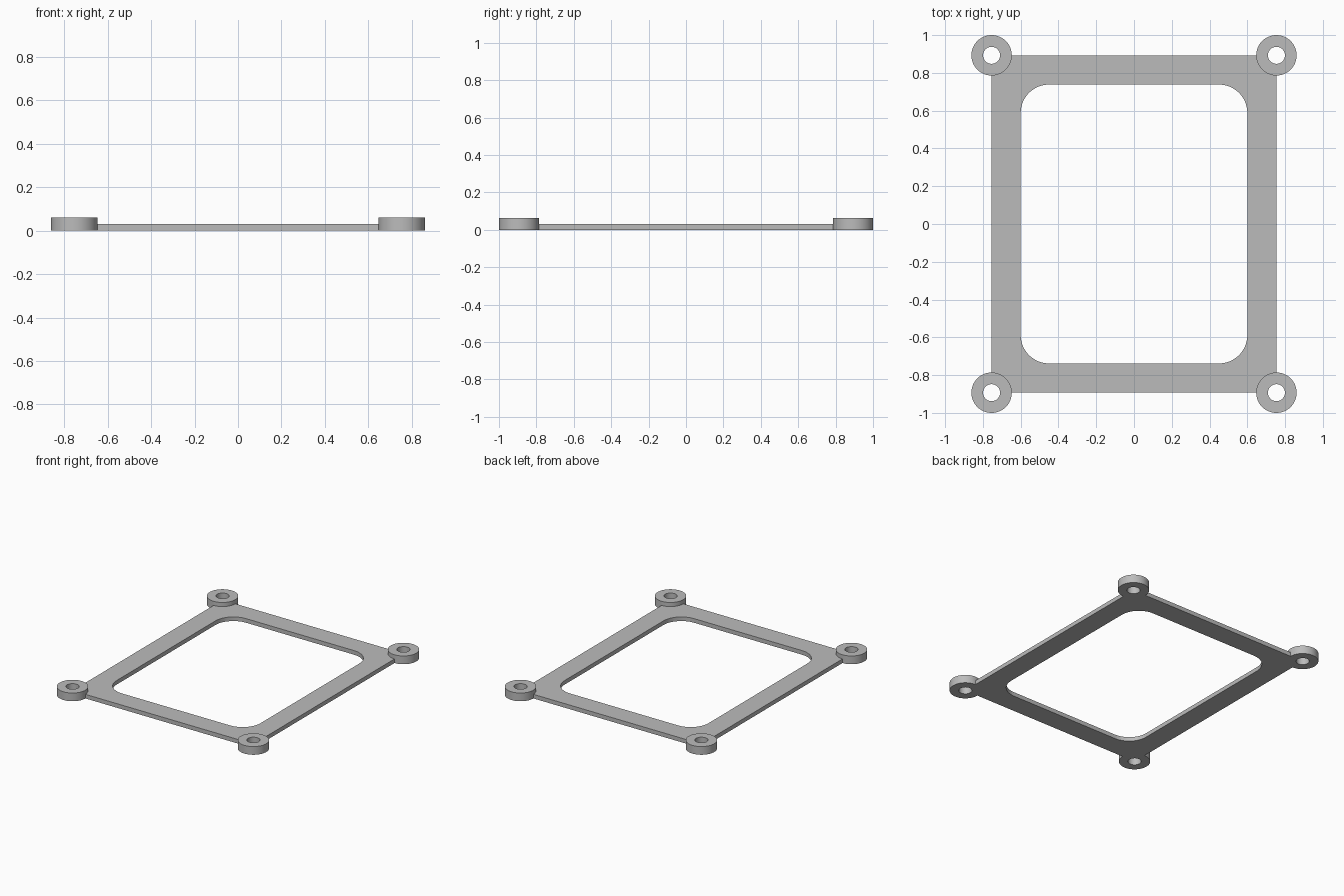
import bpy, bmesh
from math import cos, sin, radians, pi

cube = bpy.data.objects.get("Cube")
if cube:
    bpy.data.objects.remove(cube, do_unlink=True)

HX, HY = 0.754, 0.893          # boss centres
BOSS_R, HOLE_R, BOSS_H = 0.107, 0.045, 0.062
INX, INY, FILLET = 0.6, 0.738, 0.15
PLATE_H = 0.031
SEG = 64

grey = bpy.data.materials.new("grey")
grey.use_nodes = True
grey.diffuse_color = (0.5, 0.5, 0.5, 1)
grey.node_tree.nodes["Principled BSDF"].inputs["Base Color"].default_value = (0.5, 0.5, 0.5, 1)


def ring_solid(name, outer, inner, height):
    """Solid ring between two matching closed outlines."""
    bm = bmesh.new()
    loops = [[bm.verts.new((x, y, z)) for x, y in pts]
             for pts, z in ((outer, 0), (outer, height), (inner, height), (inner, 0))]
    n = len(outer)
    for a, b in zip(loops, loops[1:] + loops[:1]):
        for i in range(n):
            j = (i + 1) % n
            bm.faces.new((a[i], a[j], b[j], b[i]))
    bmesh.ops.recalc_face_normals(bm, faces=bm.faces)
    mesh = bpy.data.meshes.new(name)
    bm.to_mesh(mesh)
    bm.free()
    mesh.materials.append(grey)
    obj = bpy.data.objects.new(name, mesh)
    bpy.context.collection.objects.link(obj)
    bpy.ops.object.select_all(action='DESELECT')
    obj.select_set(True)
    bpy.context.view_layer.objects.active = obj
    bpy.ops.object.shade_smooth_by_angle(angle=radians(30))
    return obj


def arc(cx, cy, r, start, sweep, steps):
    angles = [start + sweep * i / steps for i in range(steps + 1)]
    return [(cx + r * cos(a), cy + r * sin(a)) for a in angles]


# Frame plate: corners notched around the bosses, opening with rounded corners
outer, inner = [], []
for k, (sx, sy) in enumerate(((1, 1), (-1, 1), (-1, -1), (1, -1))):
    turn = k * pi / 2
    outer += arc(sx * HX, sy * HY, BOSS_R, turn - pi / 2, -pi / 2, SEG // 4)
    inner += arc(sx * (INX - FILLET), sy * (INY - FILLET), FILLET, turn, pi / 2, SEG // 4)
ring_solid("frame_plate", outer, inner, PLATE_H)

# Mounting bosses with through holes
for side, sx in (("left", 1), ("right", -1)):
    for end, sy in (("front", -1), ("back", 1)):
        rim = arc(0, 0, BOSS_R, 0, 2 * pi, SEG)[:-1]
        hole = arc(0, 0, HOLE_R, 0, 2 * pi, SEG)[:-1]
        boss = ring_solid(f"{end}_{side}_boss", rim, hole, BOSS_H)
        boss.location = (sx * HX, sy * HY, 0)
